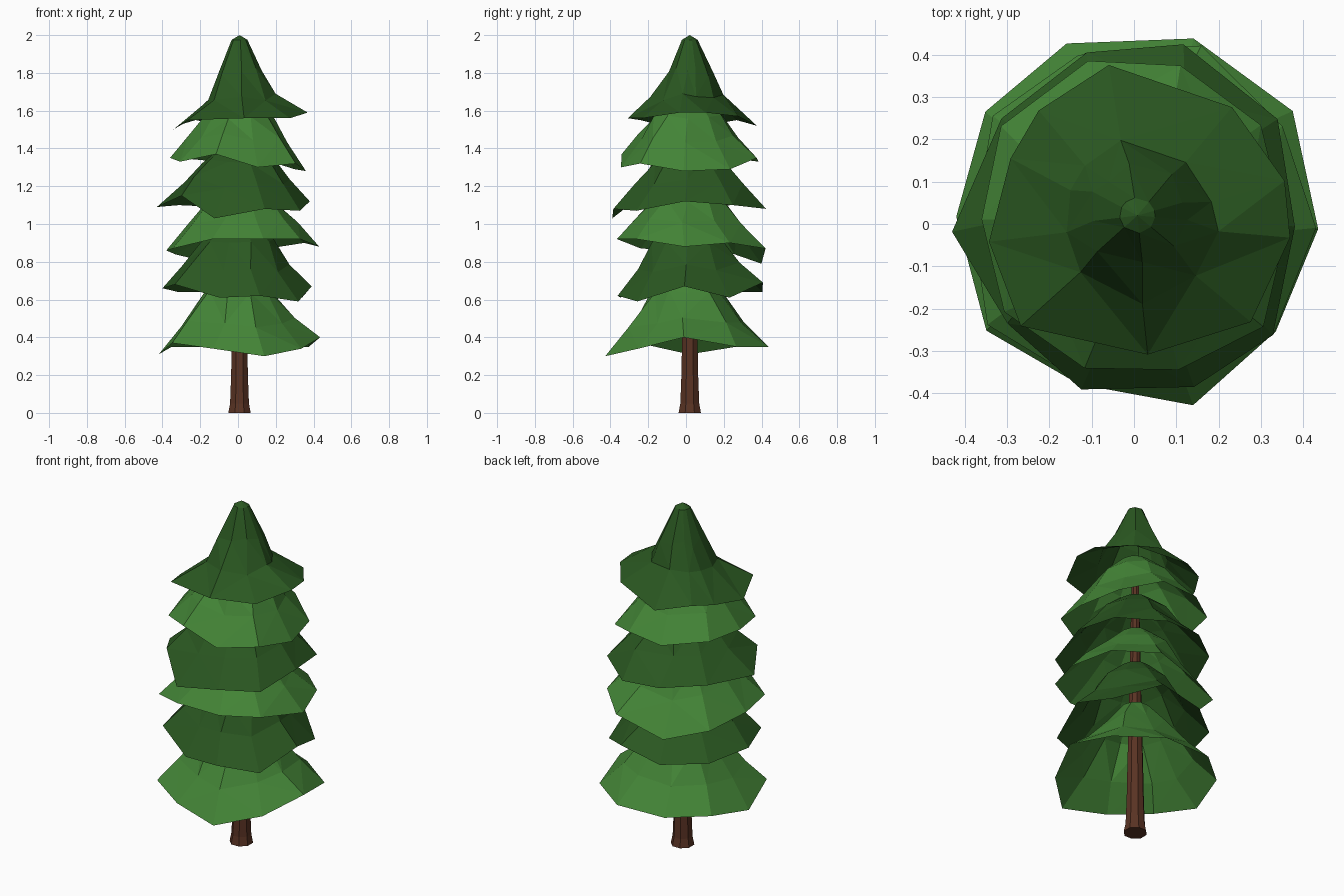
import bpy, bmesh, math, random

if "Cube" in bpy.data.objects:
    bpy.data.objects.remove(bpy.data.objects["Cube"])

random.seed(4)


def material(name, rgb):
    m = bpy.data.materials.new(name)
    m.diffuse_color = (*rgb, 1)
    m.use_nodes = True
    m.node_tree.nodes["Principled BSDF"].inputs["Base Color"].default_value = m.diffuse_color
    return m


LIGHT = material("light green", (0.056, 0.23, 0.037))
DARK = material("dark green", (0.023, 0.096, 0.015))
BARK = material("bark brown", (0.10, 0.033, 0.017))


def loft(name, rings, mat, cap_bottom=False, tip=None):
    """Skin a stack of equal-length point rings, optionally ending in a tip."""
    bm = bmesh.new()
    loops = [[bm.verts.new(p) for p in ring] for ring in rings]
    n = len(loops[0])
    for a, b in zip(loops, loops[1:]):
        for i in range(n):
            j = (i + 1) % n
            bm.faces.new((a[i], a[j], b[j], b[i]))
    if cap_bottom:
        bm.faces.new(loops[0][::-1])
    if tip:
        t = bm.verts.new(tip)
        for i in range(n):
            bm.faces.new((loops[-1][i], loops[-1][(i + 1) % n], t))
    bmesh.ops.triangulate(bm, faces=bm.faces[:])
    me = bpy.data.meshes.new(name)
    bm.to_mesh(me)
    bm.free()
    me.materials.append(mat)
    ob = bpy.data.objects.new(name, me)
    bpy.context.collection.objects.link(ob)
    return ob


def polar(a, r, z, x=0.0, y=0.0):
    return (x + r * math.cos(a), y + r * math.sin(a), z)


# Trunk: eight sides, flared foot, tapering inside the foliage, slightly off centre
CX, CY = 0.008, 0.02
trunk = [(0.064, 0), (0.054, 0.05), (0.048, 0.2), (0.044, 0.4), (0.03, 1.0), (0.02, 1.6)]
loft("trunk", [[polar(math.tau * (i + 0.5) / 8, r, z, CX, CY) for i in range(8)] for r, z in trunk],
     BARK, cap_bottom=True, tip=(CX, CY, 1.65))

# Foliage tiers: name, colour, height, then hem radii and hem heights every 36 degrees
TIERS = [
    ("lowest_branches", LIGHT, 0.45, [.435, .46, .46, .455, .44, .42, .43, .40, .45, .42],
     [.40, .35, .35, .35, .35, .31, .37, .34, .30, .34]),
    ("second_branches", DARK, 0.40, [.39, .41, .43, .42, .40, .40, .40, .36, .38, .41],
     [.67, .61, .69, .64, .64, .66, .68, .61, .62, .59]),
    ("third_branches", LIGHT, 0.37, [.43, .42, .45, .42, .42, .38, .42, .39, .39, .42],
     [.88, .90, .87, .79, .84, .86, .87, .92, .92, .92]),
    ("fourth_branches", DARK, 0.36, [.38, .42, .44, .42, .40, .43, .38, .41, .41, .42],
     [1.12, 1.10, 1.08, 1.09, 1.10, 1.09, 1.15, 1.03, 1.08, 1.07]),
    ("fifth_branches", LIGHT, 0.36, [.36, .38, .39, .40, .39, .36, .37, .36, .36, .39],
     [1.28, 1.29, 1.35, 1.33, 1.35, 1.35, 1.33, 1.37, 1.30, 1.32]),
]
for name, mat, height, radii, hem in TIERS:
    base = sum(hem) / len(hem)
    rings = [[], [], [], []]
    for i, (r, z) in enumerate(zip(radii, hem)):
        a = math.tau * i / len(hem)
        rings[0].append(polar(a + random.uniform(-.05, .05), r, z))
        rings[1].append(polar(a + random.uniform(-.08, .08), r * random.uniform(.66, .74),
                              base + 0.13 + (z - base) * 0.5))
        rings[2].append(polar(a, random.uniform(.17, .20), base + height * random.uniform(.64, .70),
                              CX, CY / 2))
        rings[3].append(polar(a, 0.08, base + height * 0.92, CX, CY))
    loft(name, rings, mat, tip=(CX, CY, base + height))

# Crown: irregular flared cone; hem given as (degrees, hem radius, hem height, waist radius)
HEM = [(-5, .37, 1.59, .20), (16, .37, 1.59, .19), (50, .36, 1.57, .19), (99, .38, 1.52, .20),
       (130, .35, 1.55, .18), (152, .33, 1.53, .17), (187, .345, 1.50, .16),
       (222, .36, 1.55, .17), (276, .31, 1.56, .19), (320, .36, 1.56, .19)]
crown = [[], [], [], []]
for d, r, z, waist in HEM:
    a = math.radians(d)
    crown[0].append(polar(a, r, z))
    crown[1].append(polar(a, waist, 1.67 + random.uniform(-.02, .02)))
    crown[2].append(polar(a, random.uniform(.10, .13), 1.80 + random.uniform(-.03, .03), CX, CY))
    crown[3].append(polar(a, 0.042, 1.975, CX, CY))
loft("crown", crown, DARK, tip=(CX, CY, 2.0))
